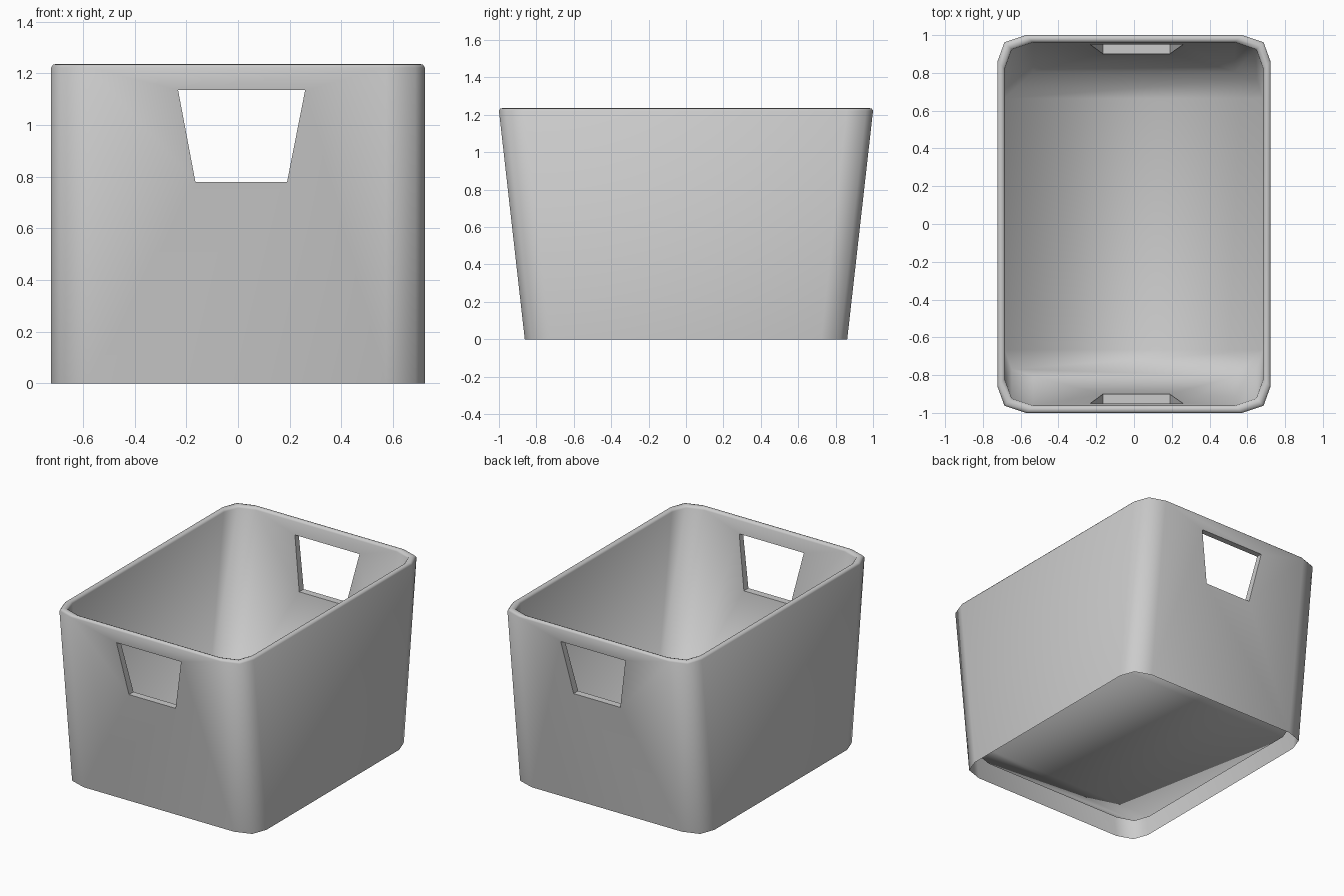
import bpy, bmesh

if "Cube" in bpy.data.objects:
    bpy.data.objects.remove(bpy.data.objects["Cube"])

bm = bmesh.new()


def loop(hx, hy, z):
    """Rounded rectangle of 12 points, counter-clockwise from the right front corner."""
    corner = [(0, .14), (.037, .038), (.15, 0)]
    pts = []
    for sx, sy, order in ((1, -1, -1), (1, 1, 1), (-1, 1, -1), (-1, -1, 1)):
        for dx, dy in corner[::order]:
            pts.append((sx * (hx - dx), sy * (hy - dy), z))
    return [bm.verts.new(p) for p in pts]


# Wall profile: outer foot, outer top, rounded rim, inner top, edge of the raised floor
profile = [(.723, .862, 0), (.723, 1.0, 1.222), (.716, .994, 1.233), (.703, .98, 1.236),
           (.69, .967, 1.231), (.684, .962, 1.22), (.684, .806, .095)]
rings = [loop(*p) for p in profile]

# Handle opening, the same in both ends: x, z
hole = [(-.165, .78), (.19, .78), (.26, 1.135), (-.232, 1.135)]
tunnels = {}


def holed_wall(quad, key):
    """End wall with four faces around the handle opening."""
    low, high = quad[0].co, quad[2].co
    inner = []
    for x, z in hole:
        t = (z - low.z) / (high.z - low.z)
        inner.append(bm.verts.new((x, low.y + t * (high.y - low.y), z)))
    for i in range(4):
        j = (i + 1) % 4
        bm.faces.new((quad[i], quad[j], inner[j], inner[i]))
    tunnels.setdefault(key, []).append(inner)


# Outer wall, rim and inner wall
for k in range(len(rings) - 1):
    a, b = rings[k], rings[k + 1]
    for i in range(12):
        j = (i + 1) % 12
        if k in (0, 5) and i in (5, 11):
            lo, hi = (a, b) if k == 0 else (b, a)
            left, right = sorted((i, j), key=lambda n: lo[n].co.x)
            holed_wall((lo[left], lo[right], hi[right], hi[left]), i)
        else:
            bm.faces.new((a[i], a[j], b[j], b[i]))

# Floor: a long middle strip and two end strips, lying above the open foot
f = rings[-1]
bm.faces.new((f[2], f[3], f[8], f[9]))
bm.faces.new(f[3:9])
bm.faces.new(f[9:] + f[:3])

# Handle opening edges joining the outer and inner walls
for outer, inner in tunnels.values():
    for i in range(4):
        j = (i + 1) % 4
        bm.faces.new((outer[i], outer[j], inner[j], inner[i]))

# Normals outward, floor facing up
bmesh.ops.recalc_face_normals(bm, faces=bm.faces)
floor = max((p for p in bm.faces if abs(p.normal.z) > .99), key=lambda p: p.calc_area())
if floor.normal.z < 0:
    bmesh.ops.reverse_faces(bm, faces=bm.faces)

# Smooth everywhere, sharp only around the openings
for p in bm.faces:
    p.smooth = True
for pair in tunnels.values():
    for ring in pair:
        for i in range(4):
            bm.edges.get((ring[i], ring[(i + 1) % 4])).smooth = False
    for v, w in zip(*pair):
        bm.edges.get((v, w)).smooth = False

mesh = bpy.data.meshes.new("storage_bin")
bm.to_mesh(mesh)
bm.free()
storage_bin = bpy.data.objects.new("storage_bin", mesh)
bpy.context.collection.objects.link(storage_bin)
